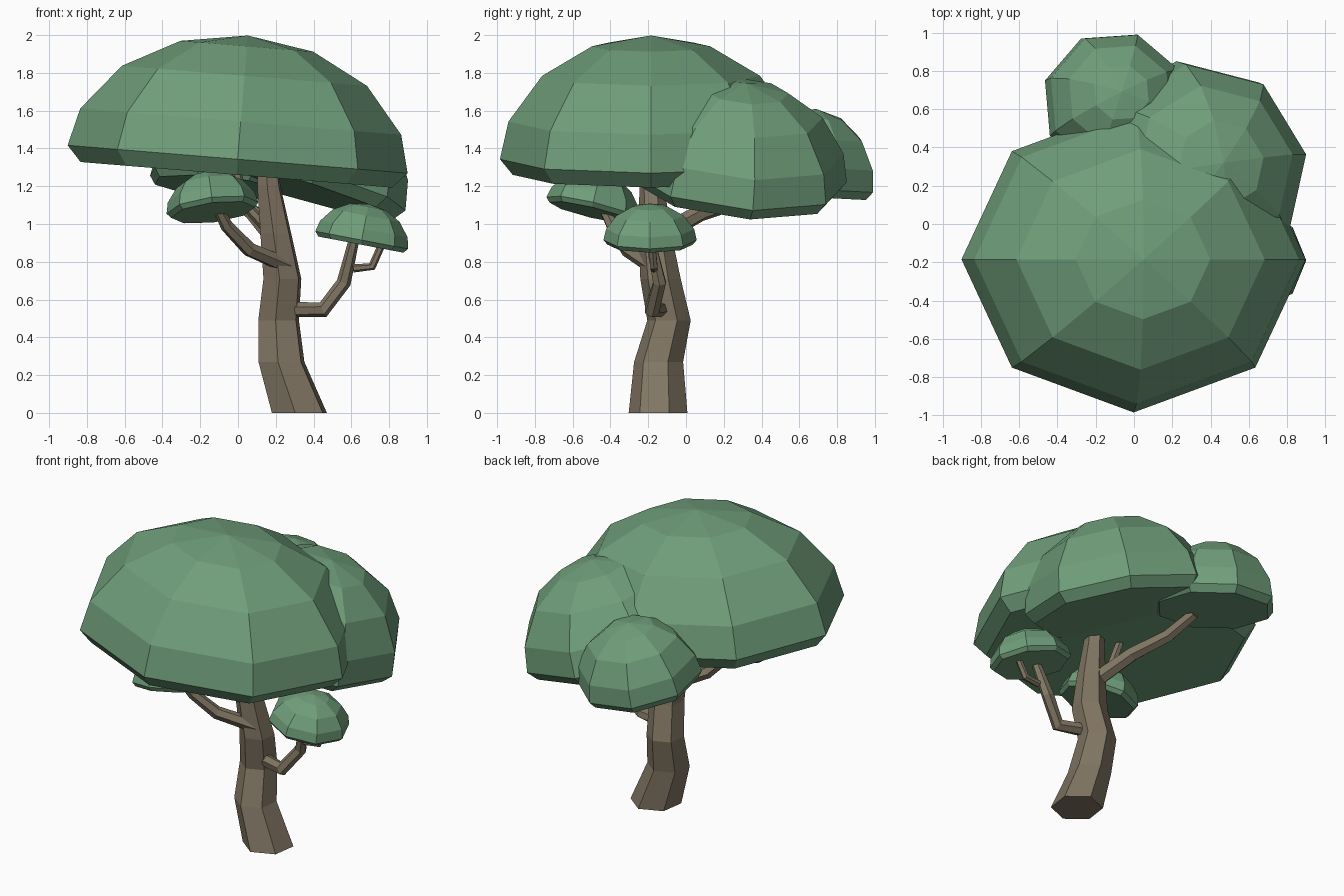
import bpy, bmesh, math
from mathutils import Vector

if "Cube" in bpy.data.objects:
    bpy.data.objects.remove(bpy.data.objects["Cube"])

def material(name, color):
    m = bpy.data.materials.new(name)
    m.diffuse_color = color
    m.use_nodes = True
    m.node_tree.nodes["Principled BSDF"].inputs["Base Color"].default_value = m.diffuse_color
    return m

LEAF = material("leaf_green", (0.16, 0.34, 0.195, 1))
BARK = material("bark_brown", (0.22, 0.18, 0.125, 1))

def skin(name, rings, mat, tip=None):
    """Bridge rings of points, closing the start and the end (or a tip point)."""
    bm = bmesh.new()
    loops = [[bm.verts.new(p) for p in r] for r in rings]
    n = len(loops[0])
    for a, b in zip(loops, loops[1:]):
        for i in range(n):
            j = (i + 1) % n
            bm.faces.new((a[i], a[j], b[j], b[i]))
    bm.faces.new(loops[0][::-1])
    if tip is None:
        bm.faces.new(loops[-1])
    else:
        t = bm.verts.new(tip)
        for i in range(n):
            bm.faces.new((loops[-1][i], loops[-1][(i + 1) % n], t))
    bmesh.ops.recalc_face_normals(bm, faces=bm.faces)
    me = bpy.data.meshes.new(name)
    bm.to_mesh(me)
    bm.free()
    me.materials.append(mat)
    ob = bpy.data.objects.new(name, me)
    bpy.context.collection.objects.link(ob)
    return ob

# Dome profile: (radius, height), relative to widest ring and top
PROFILE = [(0.916, -0.126), (1, 0), (0.944, 0.304), (0.721, 0.674), (0.391, 0.913)]

def dome(name, center, rx, ry, height, slope, turn=0):
    """Eight-sided leaf dome; slope = rise of its rim along x and y."""
    q = Vector((0, 0, 1)).rotation_difference(Vector((-slope[0], -slope[1], 1)))
    c = Vector(center)
    angles = [math.radians(turn + 45 * i) for i in range(8)]
    rings = [[c + q @ Vector((rx * r * math.cos(a), ry * r * math.sin(a), height * h))
              for a in angles] for r, h in PROFILE]
    skin(name, rings, LEAF, c + q @ Vector((0, 0, height)))

def limb(name, path, flat=False, sides=6, turn=0):
    """Faceted tube along (x, y, z, radius) points."""
    pts = [Vector(p[:3]) for p in path]
    rings = []
    for i, p in enumerate(pts):
        t = pts[min(i + 1, len(pts) - 1)] - pts[max(i - 1, 0)]
        if flat:
            t = Vector((0, 0, 1))
        q = Vector((0, 0, 1)).rotation_difference(t)
        angles = [math.radians(turn) + math.tau * k / sides for k in range(sides)]
        rings.append([p + q @ Vector((math.cos(a), math.sin(a), 0)) * path[i][3]
                      for a in angles])
    skin(name, rings, BARK)

# Leaf crowns
dome("main_crown", (-0.002, -0.185, 1.343), 0.903, 0.80, 0.657, (-0.082, 0))
dome("back_right_crown", (0.32, 0.27, 1.25), 0.60, 0.59, 0.52, (-0.30, -0.10), 9)
dome("back_left_crown", (-0.10, 0.63, 1.24), 0.385, 0.385, 0.375, (-0.10, -0.17), 27)
dome("low_right_crown", (0.655, -0.19, 0.915), 0.25, 0.247, 0.195, (-0.19, 0))
dome("low_left_crown", (-0.135, -0.495, 1.085), 0.245, 0.25, 0.195, (0.13, -0.24))

# Trunk
limb("trunk", [(0.325, -0.148, 0, 0.157), (0.23, -0.145, 0.27, 0.131),
               (0.215, -0.09, 0.49, 0.116), (0.235, -0.135, 0.71, 0.108),
               (0.20, -0.165, 0.95, 0.088), (0.165, -0.18, 1.19, 0.067),
               (0.16, -0.18, 1.27, 0.06)], flat=True, turn=22)

# Branches
limb("right_branch", [(0.24, -0.12, 0.55, 0.042), (0.45, -0.18, 0.545, 0.042),
                      (0.56, -0.14, 0.69, 0.038), (0.615, -0.19, 0.92, 0.028)])
limb("right_twig", [(0.61, -0.17, 0.765, 0.022), (0.71, -0.17, 0.775, 0.022),
                    (0.765, -0.18, 0.90, 0.02)])
limb("left_branch", [(0.26, -0.18, 0.78, 0.044), (0.06, -0.31, 0.865, 0.04),
                     (-0.06, -0.39, 0.99, 0.034), (-0.10, -0.43, 1.07, 0.028)])
limb("back_branch", [(0.19, -0.16, 0.93, 0.052), (0.08, 0.08, 1.06, 0.046),
                     (-0.02, 0.30, 1.13, 0.042), (-0.07, 0.48, 1.22, 0.036)])
limb("upper_twig", [(0.18, -0.18, 0.95, 0.03), (0.04, -0.17, 1.10, 0.028),
                    (-0.01, -0.14, 1.28, 0.025)])
